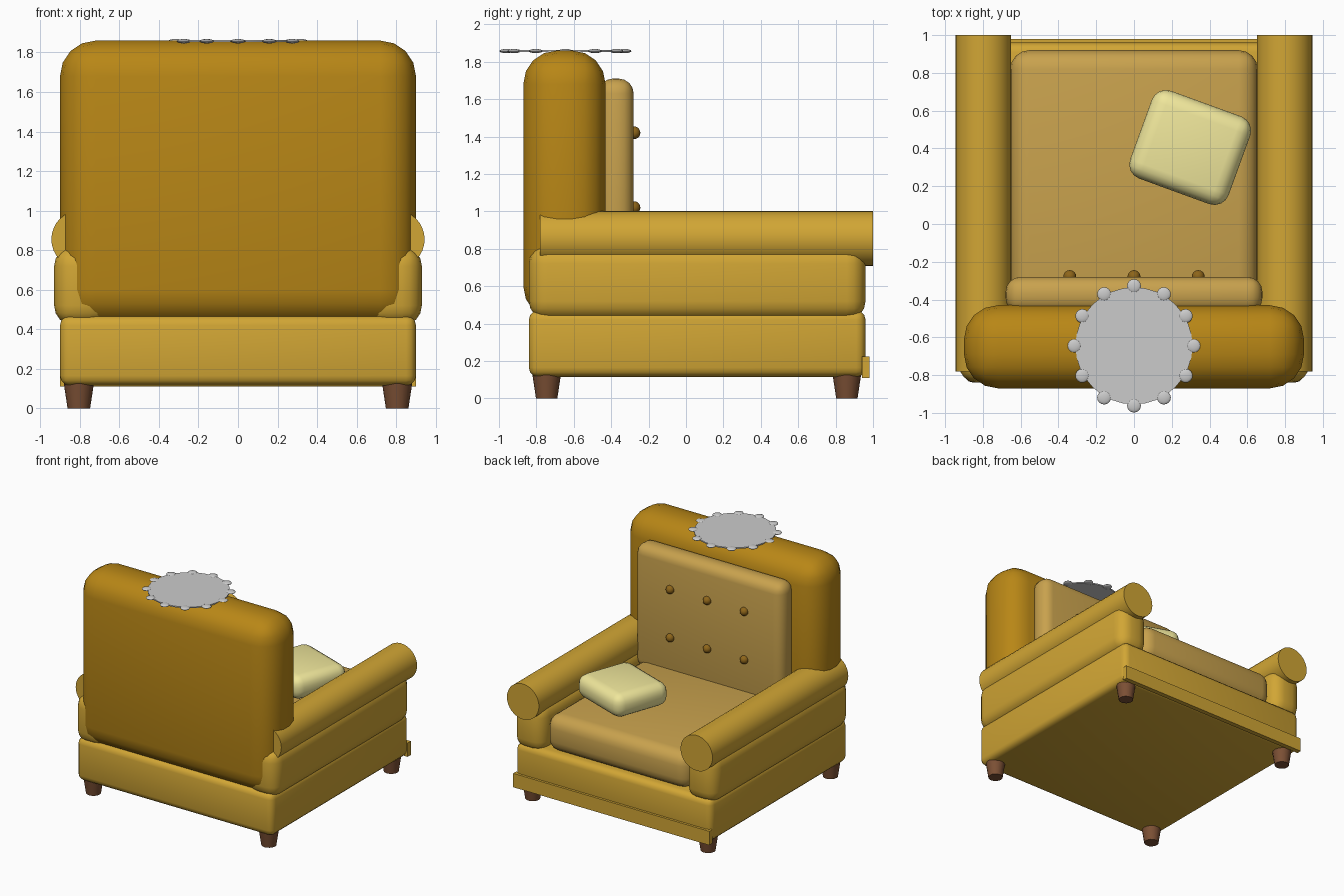
import bpy, math

if "Cube" in bpy.data.objects:
    bpy.data.objects.remove(bpy.data.objects["Cube"])


def material(name, rgb):
    m = bpy.data.materials.new(name)
    m.diffuse_color = (*rgb, 1)
    m.use_nodes = True
    m.node_tree.nodes["Principled BSDF"].inputs["Base Color"].default_value = m.diffuse_color
    return m


MUSTARD = material("mustard", (0.64, 0.38, 0.035))
DARK = material("dark_mustard", (0.48, 0.24, 0.008))
CUSHION = material("cushion", (0.58, 0.36, 0.075))
BUTTON = material("button", (0.27, 0.13, 0.01))
CREAM = material("cream", (0.87, 0.80, 0.33))
WOOD = material("wood", (0.20, 0.08, 0.035))
LACE = material("lace", (0.85, 0.85, 0.83))


def finish(name, mat, smooth=True):
    ob = bpy.context.object
    ob.name = name
    ob.data.materials.append(mat)
    bpy.ops.object.transform_apply(location=False, rotation=False, scale=True)
    if smooth:
        bpy.ops.object.shade_smooth_by_angle(angle=math.radians(40))
    return ob


def box(name, mat, x, y, z, bevel=0, rot=0, segments=4):
    """Box from (min, max) ranges with rounded edges."""
    bpy.ops.mesh.primitive_cube_add(
        size=1, location=[(a + b) / 2 for a, b in (x, y, z)], rotation=(0, 0, rot))
    ob = bpy.context.object
    ob.scale = [b - a for a, b in (x, y, z)]
    finish(name, mat, False)
    if bevel:
        m = ob.modifiers.new("round", 'BEVEL')
        m.width, m.segments = bevel, segments
        bpy.ops.object.modifier_apply(modifier="round")
        bpy.ops.object.shade_smooth_by_angle(angle=math.radians(40))
    return ob


# Base, back and cushions
box("base", MUSTARD, (-0.9, 0.9), (-0.84, 0.96), (0.115, 0.47), 0.05, segments=3)
box("back", DARK, (-0.9, 0.9), (-0.87, -0.43), (0.42, 1.86), 0.18)
box("seat_cushion", CUSHION, (-0.655, 0.655), (-0.5, 0.92), (0.45, 0.755), 0.1)
box("back_cushion", CUSHION, (-0.68, 0.68), (-0.47, -0.28), (0.68, 1.71), 0.08)
box("front_trim", MUSTARD, (-0.9, 0.9), (0.94, 0.98), (0.11, 0.225))

# Arms with rolled tops
for side, s in (("left", -1), ("right", 1)):
    box(side + "_arm", MUSTARD, sorted((s * 0.65, s * 0.93)), (-0.84, 0.96),
        (0.42, 0.82), 0.1)
    bpy.ops.mesh.primitive_cylinder_add(
        vertices=32, radius=0.147, depth=1.78, location=(s * 0.797, 0.11, 0.855),
        rotation=(math.pi / 2, 0, 0))
    finish(side + "_arm_roll", MUSTARD)
    # Tapered legs
    for end, y in (("back", -0.745), ("front", 0.86)):
        bpy.ops.mesh.primitive_cone_add(
            vertices=16, radius1=0.057, radius2=0.076, depth=0.125,
            location=(s * 0.805, y, 0.0625))
        finish(f"{end}_{side}_leg", WOOD)

# Tufting buttons
for z in (1.02, 1.42):
    for x in (-0.34, 0, 0.34):
        bpy.ops.mesh.primitive_uv_sphere_add(
            segments=16, ring_count=10, radius=0.034, location=(x, -0.278, z))
        finish("button", BUTTON)

# Throw pillow
box("throw_pillow", CREAM, (0.02, 0.575), (0.158, 0.652), (0.765, 0.96), 0.08,
    math.radians(-20))

# Lace doily with scalloped rim
bpy.ops.mesh.primitive_cylinder_add(vertices=32, radius=0.31, depth=0.01,
                                    location=(0, -0.645, 1.857))
finish("doily", LACE)
for i in range(12):
    a = i * math.tau / 12
    bpy.ops.mesh.primitive_uv_sphere_add(
        segments=16, ring_count=8, radius=0.037,
        location=(0.316 * math.cos(a), -0.645 + 0.316 * math.sin(a), 1.857))
    bpy.context.object.scale.z = 0.3
    finish("doily_scallop", LACE)
